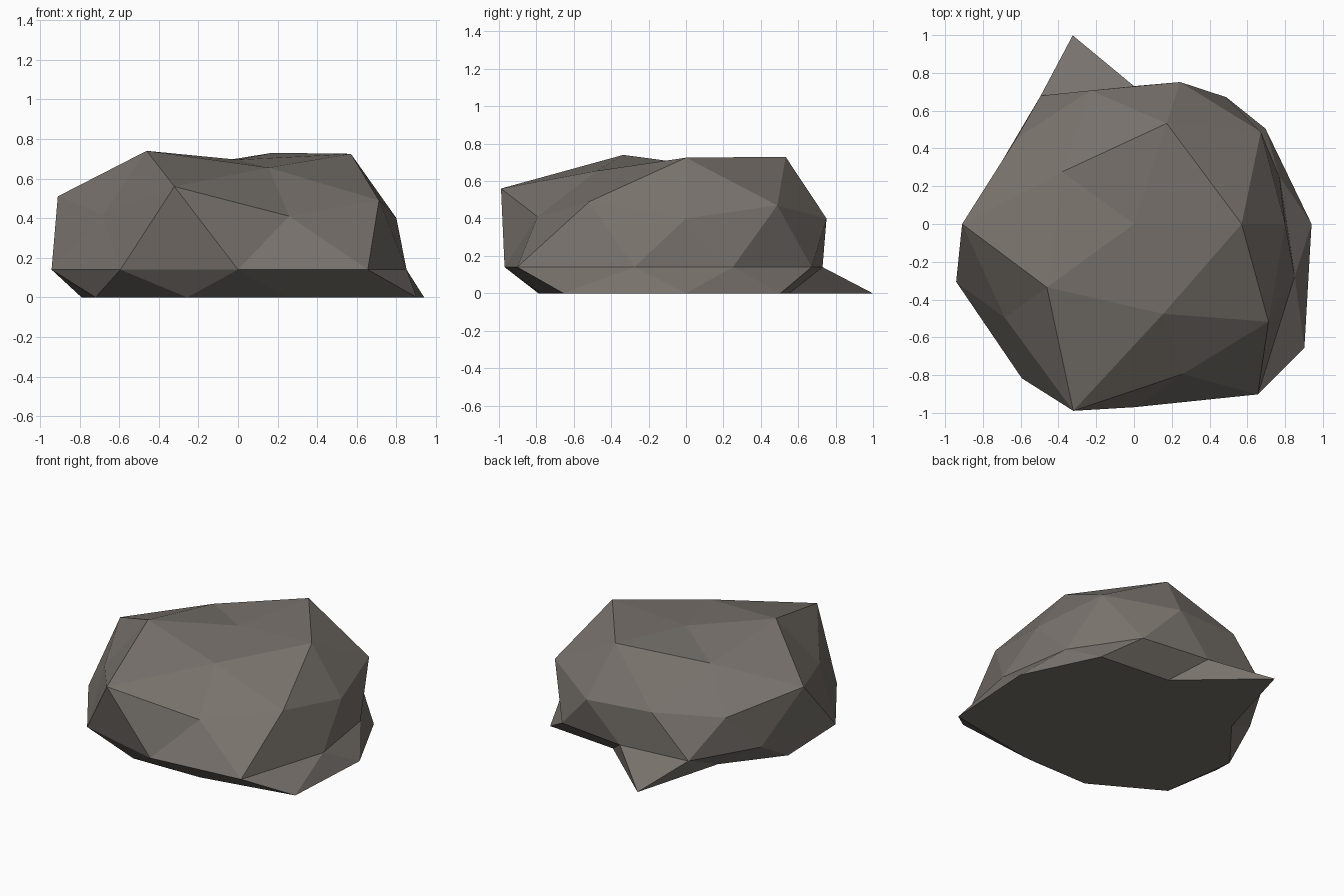
import bpy, bmesh, math

if "Cube" in bpy.data.objects:
    bpy.data.objects.remove(bpy.data.objects["Cube"])

# Rings of a 42-point icosphere: sphere height -> (radii by azimuth, heights)
# azimuths run counter-clockwise from +x, starting at the given angle
RINGS = [
    # unit z, start angle, radii, heights
    (0.851, 0, [.57, .56, .47, .57, .50], [.725, .73, .64, .74, .655]),
    (0.526, 36, [.83, .743, .91, 1.04, .88], [.47, .42, .51, .56, .49]),
    (0.447, 0, [.80, .79, .77, .845, .835], [.40, .40, .39, .42, .41]),
    (0.0, 18, [.81, .83, .73, .84, .79, .99, 1.01, .97, 1.115, .895], [.14] * 10),
    (-0.447, 36, [.86, 1.05, .79, .83, 1.115], [0] * 5),
    (-0.526, 0, [.94, .58, .62, .89, .82], [0] * 5),
    (-0.851, 36, [.45] * 5, [0] * 5),
]

stone = bpy.data.materials.new("grey_brown_stone")
stone.diffuse_color = (0.188, 0.168, 0.150, 1)
stone.use_nodes = True
stone.node_tree.nodes["Principled BSDF"].inputs["Base Color"].default_value = stone.diffuse_color

# Boulder: icosphere pushed in and out, with a flattened underside
bm = bmesh.new()
bmesh.ops.create_icosphere(bm, subdivisions=2, radius=1)
for v in bm.verts:
    x, y, z = v.co
    if abs(z) > 0.95:                      # poles
        v.co = (0, 0, 0.695 if z > 0 else 0)
        continue
    _, start, radii, heights = min(RINGS, key=lambda r: abs(r[0] - z))
    step = 360 / len(radii)
    i = round((math.degrees(math.atan2(y, x)) - start) / step) % len(radii)
    a = math.radians(start + i * step)
    v.co = (radii[i] * math.cos(a), radii[i] * math.sin(a), heights[i])

mesh = bpy.data.meshes.new("boulder")
bm.to_mesh(mesh)
bm.free()
mesh.materials.append(stone)
bpy.context.collection.objects.link(bpy.data.objects.new("boulder", mesh))
